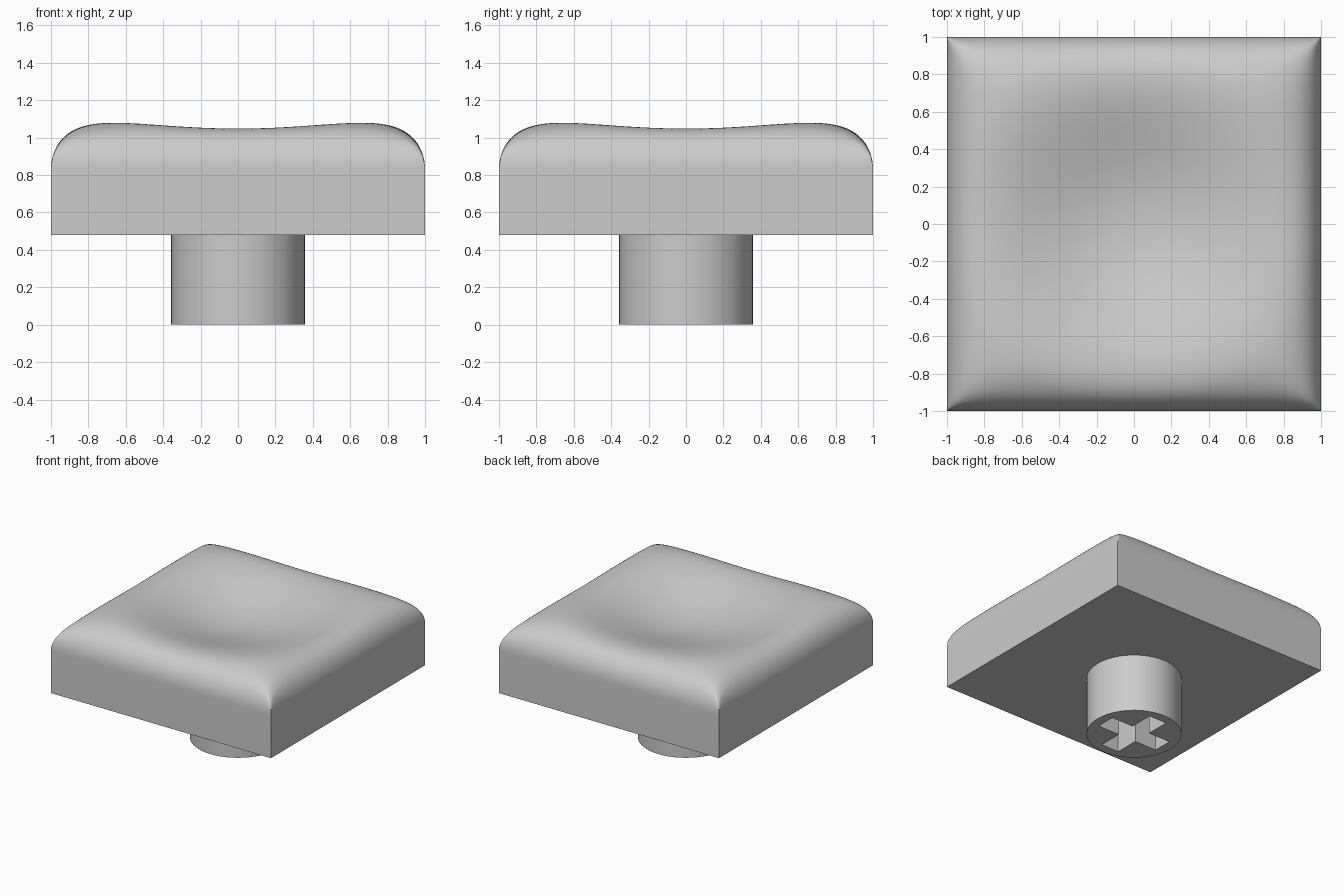
import bpy
import bmesh
from math import sin, cos, pi, hypot

cube = bpy.data.objects.get("Cube")
if cube:
    bpy.data.objects.remove(cube, do_unlink=True)

# Single grey plastic
GREY = (0.6, 0.6, 0.6, 1)
plastic = bpy.data.materials.new("grey plastic")
plastic.use_nodes = True
plastic.diffuse_color = GREY
plastic.node_tree.nodes["Principled BSDF"].inputs["Base Color"].default_value = GREY

CAP_BOTTOM, SHOULDER, CROWN = 0.48, 0.83, 0.262
DISH_DEPTH, DISH_RADIUS = 0.19, 1.02
CELLS = 80


def finish(bm, name):
    bmesh.ops.recalc_face_normals(bm, faces=bm.faces)
    mesh = bpy.data.meshes.new(name)
    bm.to_mesh(mesh)
    bm.free()
    mesh.materials.append(plastic)
    obj = bpy.data.objects.new(name, mesh)
    bpy.context.collection.objects.link(obj)
    bpy.ops.object.select_all(action="DESELECT")
    obj.select_set(True)
    bpy.context.view_layer.objects.active = obj
    bpy.ops.object.shade_smooth_by_angle(angle=pi / 6)
    return obj


def falloff(t):
    """Rounded shoulder: flat in the middle, vertical at the edge."""
    return max(1e-6, 1 - abs(t) ** 8) ** 0.5


def top_height(x, y):
    # Soft minimum of the two shoulders: creased at the corners, smooth inside
    crown = (falloff(x) ** -4 + falloff(y) ** -4 - 1) ** -0.25
    r = min(hypot(x, y) / DISH_RADIUS, 1)
    dish = DISH_DEPTH * cos(r * pi / 2) ** 2
    return SHOULDER + CROWN * crown - dish * min(1, crown * 2)


# Cap: dished, rounded top on straight walls with a flat underside
bm = bmesh.new()
bmesh.ops.create_grid(bm, x_segments=CELLS, y_segments=CELLS, size=1)
for v in bm.verts:
    x, y = sin(v.co.x * pi / 2), sin(v.co.y * pi / 2)
    v.co = (x, y, top_height(x, y))
rim = [e for e in bm.edges if e.is_boundary]
walls = bmesh.ops.extrude_edge_only(bm, edges=rim)["geom"]
for v in walls:
    if isinstance(v, bmesh.types.BMVert):
        v.co.z = CAP_BOTTOM
bmesh.ops.holes_fill(bm, edges=[e for e in bm.edges if e.is_boundary], sides=0)
finish(bm, "key_cap")


# Stem: cylinder with a cross-shaped socket in its lower end
def loop(bm, points, z):
    verts = [bm.verts.new((x, y, z)) for x, y in points]
    return verts, [bm.edges.new((a, b)) for a, b in zip(verts, verts[1:] + verts[:1])]


def wall(bm, low, high):
    n = len(low)
    for i in range(n):
        j = (i + 1) % n
        bm.faces.new((low[i], low[j], high[j], high[i]))


STEM_RADIUS, ARM, HALF = 0.357, 0.28, 0.08
circle = [(STEM_RADIUS * cos(2 * pi * i / 64), STEM_RADIUS * sin(2 * pi * i / 64)) for i in range(64)]
cross = []
for k in range(4):
    c, s = round(cos(k * pi / 2)), round(sin(k * pi / 2))
    for x, y in ((ARM, -HALF), (ARM, HALF), (HALF, HALF)):
        cross.append((c * x - s * y, s * x + c * y))

bm = bmesh.new()
outer_low, outer_edges = loop(bm, circle, 0)
outer_high, _ = loop(bm, circle, CAP_BOTTOM + 0.02)
inner_low, inner_edges = loop(bm, cross, 0)
inner_high, _ = loop(bm, cross, CAP_BOTTOM - 0.01)
wall(bm, outer_low, outer_high)
wall(bm, inner_low, inner_high)
bm.faces.new(outer_high)
bm.faces.new(inner_high)
bmesh.ops.triangle_fill(bm, edges=outer_edges + inner_edges, use_beauty=True)
finish(bm, "stem")
